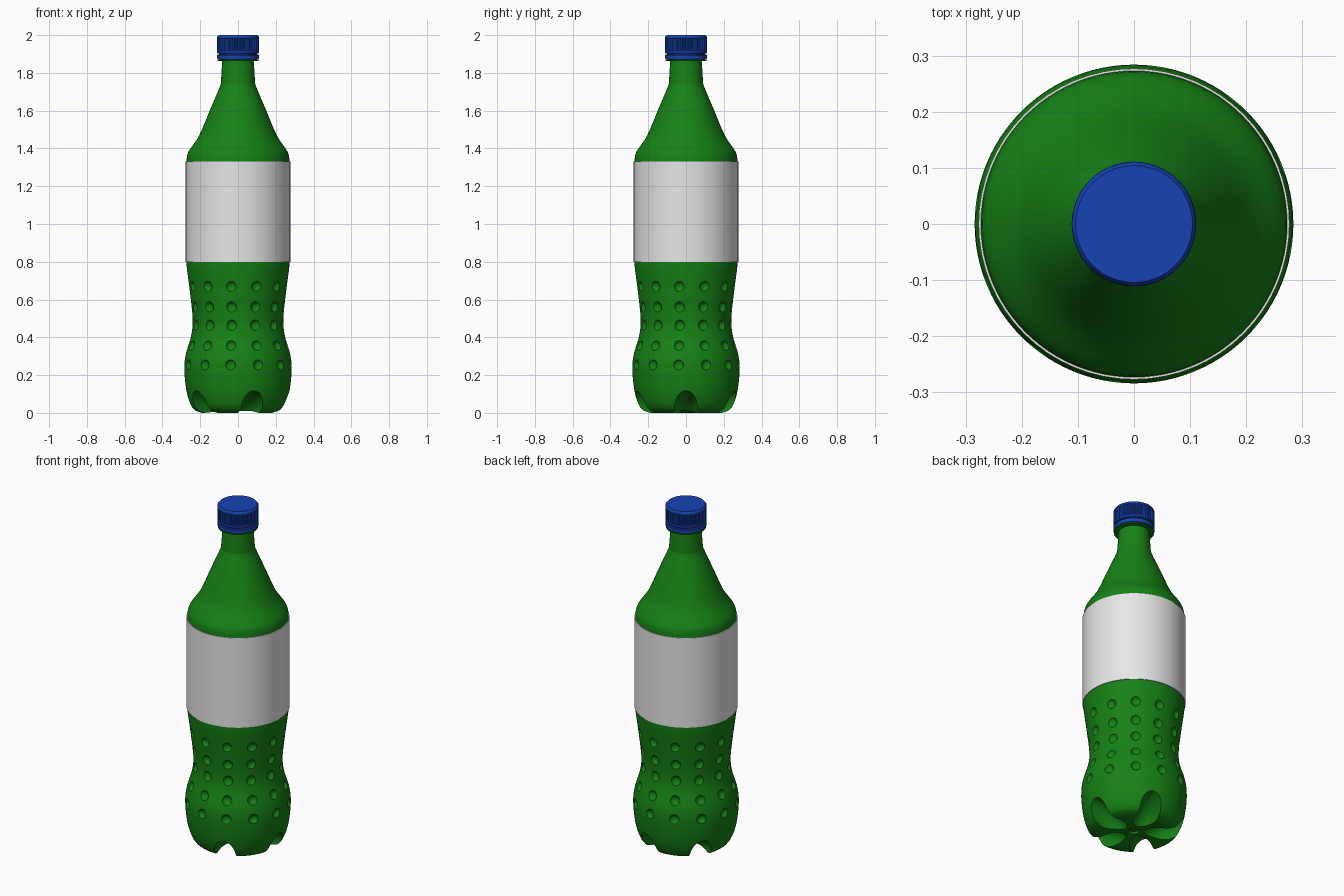
import bpy, bmesh, math
from mathutils import Matrix, Vector

cube = bpy.data.objects.get("Cube")
if cube:
    bpy.data.objects.remove(cube, do_unlink=True)


def material(name, rgb, rough=0.5):
    m = bpy.data.materials.new(name)
    m.use_nodes = True
    m.diffuse_color = (*rgb, 1)
    bsdf = next(n for n in m.node_tree.nodes if n.type == 'BSDF_PRINCIPLED')
    bsdf.inputs["Base Color"].default_value = (*rgb, 1)
    bsdf.inputs["Roughness"].default_value = rough
    return m


green = material("bottle_green", (0.008, 0.22, 0.008))
white = material("label_white", (0.8, 0.8, 0.8))
blue = material("cap_blue", (0.008, 0.055, 0.45))


def add_object(name, bm, mat=None):
    bmesh.ops.recalc_face_normals(bm, faces=bm.faces)
    mesh = bpy.data.meshes.new(name)
    bm.to_mesh(mesh)
    bm.free()
    obj = bpy.data.objects.new(name, mesh)
    bpy.context.collection.objects.link(obj)
    if mat:
        mesh.materials.append(mat)
    return obj


def select(obj):
    bpy.ops.object.select_all(action='DESELECT')
    obj.select_set(True)
    bpy.context.view_layer.objects.active = obj


def smooth(obj, degrees=30):
    select(obj)
    bpy.ops.object.shade_smooth_by_angle(angle=math.radians(degrees))


def lathe(name, profile, segs, mat, groove=None, closed=False):
    """Turn (radius, z) points about z; groove(i, z) lowers the radius."""
    bm = bmesh.new()
    rings = []
    for r, z in profile:
        ring = []
        for i in range(segs):
            a = math.tau * i / segs
            q = r - (groove(i, z) if groove else 0)
            ring.append(bm.verts.new((q * math.cos(a), q * math.sin(a), z)))
        rings.append(ring)
    pairs = list(zip(rings, rings[1:]))
    if closed:
        pairs.append((rings[-1], rings[0]))
    else:
        bm.faces.new(rings[0])
        bm.faces.new(rings[-1])
    for low, high in pairs:
        for i in range(segs):
            j = (i + 1) % segs
            bm.faces.new((low[i], low[j], high[j], high[i]))
    return add_object(name, bm, mat)


def rounded(points, steps=4):
    """Catmull-Rom curve through the points."""
    p = [Vector(q) for q in points]
    p = [2 * p[0] - p[1]] + p + [2 * p[-1] - p[-2]]
    out = []
    for a, b, c, d in zip(p, p[1:], p[2:], p[3:]):
        for k in range(steps):
            t = k / steps
            out.append(0.5 * (2 * b + (c - a) * t + (2 * a - 5 * b + 4 * c - d) * t * t
                              + (3 * b - a - 3 * c + d) * t ** 3))
    return [tuple(v) for v in out] + [tuple(points[-1])]


# Bottle body
lower = rounded([(0.19, 0), (0.235, 0.02), (0.264, 0.08), (0.279, 0.16), (0.284, 0.25),
                 (0.274, 0.32), (0.25, 0.4), (0.24, 0.47), (0.243, 0.54),
                 (0.257, 0.66), (0.27, 0.76), (0.273, 0.8)])
shoulder = rounded([(0.273, 1.33), (0.269, 1.365), (0.255, 1.395), (0.205, 1.47),
                    (0.15, 1.6), (0.097, 1.725), (0.09, 1.76), (0.084, 1.862)])
underside = [(0.012, 0.022), (0.025, 0.022), (0.03, 0.012), (0.1, 0.01), (0.16, 0.002)]
finish = [(0.108, 1.863), (0.108, 1.869), (0.085, 1.871), (0.085, 1.94)]
body = lathe("bottle_body", underside + lower + shoulder + finish, 96, green)


def wall_radius(z):
    for (r1, z1), (r2, z2) in zip(lower, lower[1:]):
        if z1 <= z <= z2:
            return r1 + (r2 - r1) * (z - z1) / (z2 - z1)


# Dimple cutters: five rows of twelve
cut = bmesh.new()
for z in (0.255, 0.36, 0.465, 0.56, 0.668):
    for k in range(12):
        a = math.radians(30 * k - 8)
        r = wall_radius(z) + 0.012
        bmesh.ops.create_uvsphere(cut, u_segments=16, v_segments=10, radius=0.03,
                                  matrix=Matrix.Translation((r * math.cos(a), r * math.sin(a), z)))
dimples = add_object("dimple_cutter", cut)

# Foot groove cutters: five tilted ellipsoids
cut = bmesh.new()
for k in range(5):
    place = (Matrix.Rotation(math.tau * k / 5, 4, 'Z') @ Matrix.Translation((0.19, 0, 0.02))
             @ Matrix.Rotation(math.radians(-25), 4, 'Y') @ Matrix.Diagonal((0.18, 0.062, 0.07, 1)))
    bmesh.ops.create_uvsphere(cut, u_segments=32, v_segments=20, radius=1, matrix=place)
grooves = add_object("foot_groove_cutter", cut)

for cutter in (dimples, grooves):
    cutter.hide_render = True
    select(body)
    mod = body.modifiers.new("cut", 'BOOLEAN')
    mod.operation = 'DIFFERENCE'
    mod.solver = 'EXACT'
    mod.use_self = True
    mod.object = cutter
    bpy.ops.object.modifier_apply(modifier=mod.name)
    bpy.data.objects.remove(cutter, do_unlink=True)
smooth(body)

# Paper label sleeve
label = lathe("label", [(0.272, 0.798), (0.277, 0.798), (0.277, 1.33), (0.272, 1.33)],
              64, white, closed=True)
smooth(label)

# Ribbed screw cap
cap = lathe("cap", [(0.1, 1.902), (0.108, 1.902), (0.111, 1.906), (0.111, 1.916), (0.111, 1.919),
                    (0.111, 1.98), (0.111, 1.984), (0.11, 1.992), (0.104, 2.0)],
            160, blue, groove=lambda i, z: 0.005 if i % 4 < 2 and 1.918 < z < 1.982 else 0)
smooth(cap)

# Tamper ring below the cap
ring = lathe("tamper_ring", [(0.088, 1.872), (0.108, 1.872), (0.111, 1.877), (0.111, 1.893),
                             (0.108, 1.897), (0.1, 1.898), (0.1, 1.904), (0.088, 1.904)],
             80, blue, closed=True)
smooth(ring)
